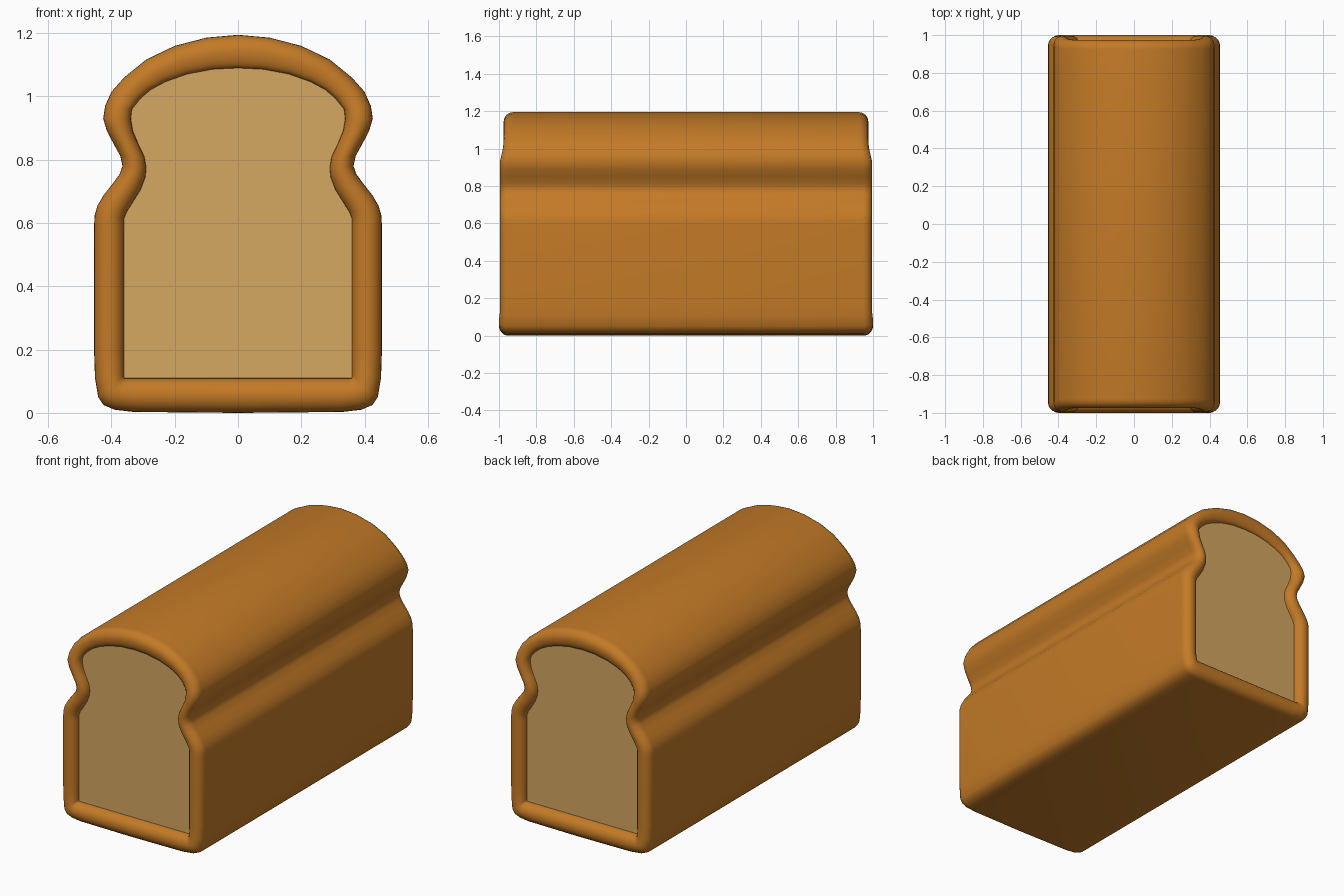
import bpy, bmesh, math

if "Cube" in bpy.data.objects:
    bpy.data.objects.remove(bpy.data.objects["Cube"], do_unlink=True)


def material(name, rgb):
    mat = bpy.data.materials.new(name)
    mat.use_nodes = True
    mat.diffuse_color = (*rgb, 1)
    mat.node_tree.nodes["Principled BSDF"].inputs["Base Color"].default_value = (*rgb, 1)
    return mat


def make_object(name, bm, mat):
    bmesh.ops.recalc_face_normals(bm, faces=bm.faces)
    mesh = bpy.data.meshes.new(name)
    bm.to_mesh(mesh)
    bm.free()
    mesh.materials.append(mat)
    obj = bpy.data.objects.new(name, mesh)
    bpy.context.collection.objects.link(obj)
    return obj


crust_brown = material("crust brown", (0.55, 0.195, 0.02))
crumb_tan = material("crumb tan", (0.66, 0.39, 0.12))

CRUMB_Y = 0.95   # depth of the recessed slice faces
RIM_STEPS = 12

# Half slice, bottom to top: outer x, z and matching inner x, z
half = [
    (0, 0, 0, .11), (.33, .003, .32, .11), (.39, .01, .345, .11),
    (.425, .025, .36, .11), (.442, .05, .36, .12), (.452, .11, .36, .14),
    (.455, .2, .36, .2), (.455, .59, .36, .59), (.453, .625, .36, .615),
    (.444, .655, .352, .635), (.425, .688, .333, .665), (.398, .722, .308, .705),
    (.374, .755, .293, .745), (.365, .78, .29, .775), (.372, .812, .296, .81),
    (.394, .852, .315, .85), (.414, .89, .332, .89), (.426, .93, .339, .93),
    (.42, .97, .335, .96), (.4, 1.015, .307, .995), (.36, 1.06, .275, 1.022),
    (.29, 1.117, .228, 1.047), (.2, 1.16, .16, 1.071), (.1, 1.186, .08, 1.086),
    (0, 1.195, 0, 1.09)]


def rim_peak(z):
    """How far the rim reaches forward at a given height."""
    if z < .06:
        return 1.0
    blend = min(max((z - .93) / .1, 0), 1)
    return .995 - .02 * blend


# Crust: sweep the rounded rim section around the slice, joined along the loaf
ring = half + [(-a, b, -c, d) for a, b, c, d in half[-2:0:-1]]
crust = bmesh.new()
columns = []
for ox, oz, ix, iz in ring:
    peak = rim_peak(oz)
    section = []
    for k in range(RIM_STEPS + 1):
        angle = math.pi * (1 - k / RIM_STEPS)
        t = (1 - math.cos(angle)) / 2
        base = CRUMB_Y if t > .5 else peak - .05
        y = base + (peak - base) * math.sin(angle)
        section.append((ox + (ix - ox) * t, -y, oz + (iz - oz) * t))
    section += [(x, -y, z) for x, y, z in reversed(section)]
    columns.append([crust.verts.new(p) for p in section])
for i, col in enumerate(columns):
    nxt = columns[(i + 1) % len(columns)]
    for k in range(len(col) - 1):
        face = crust.faces.new((col[k], nxt[k], nxt[k + 1], col[k + 1]))
        face.smooth = True
make_object("crust", crust, crust_brown)

# Crumb faces: thin slabs closing each end inside the rim
for name, side in (("front_crumb", -1), ("back_crumb", 1)):
    crumb = bmesh.new()
    outline = [crumb.verts.new((p[2], side * CRUMB_Y, p[3])) for p in ring]
    face = crumb.faces.new(outline)
    back = bmesh.ops.extrude_face_region(crumb, geom=[face])["geom"]
    moved = [v for v in back if isinstance(v, bmesh.types.BMVert)]
    bmesh.ops.translate(crumb, verts=moved, vec=(0, -side * .008, 0))
    make_object(name, crumb, crumb_tan)
